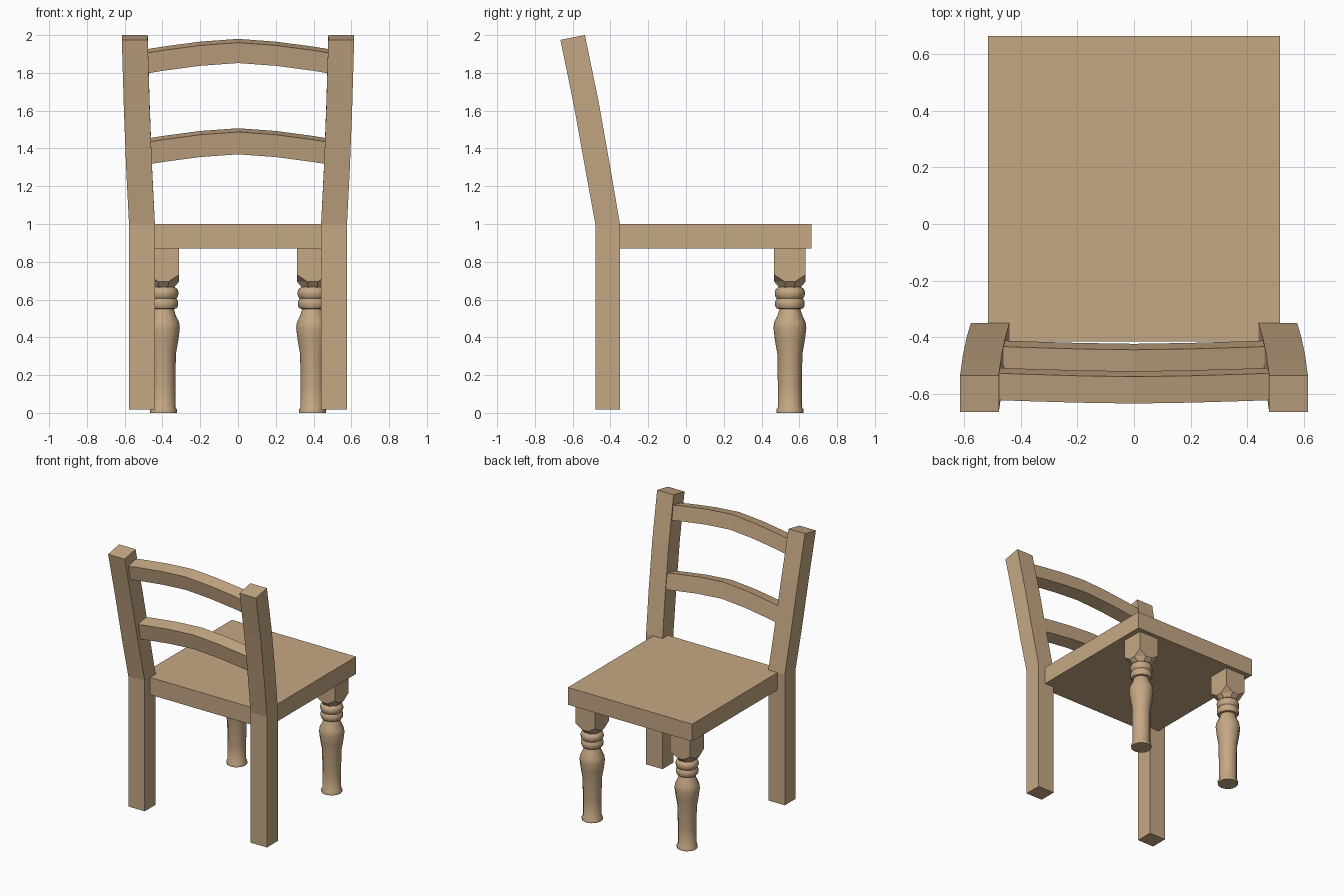
import bpy, bmesh, math

if "Cube" in bpy.data.objects:
    bpy.data.objects.remove(bpy.data.objects["Cube"])

wood = bpy.data.materials.new("wood")
wood.diffuse_color = (0.56, 0.39, 0.23, 1)
wood.use_nodes = True
wood.node_tree.nodes["Principled BSDF"].inputs["Base Color"].default_value = wood.diffuse_color


def loft(name, rings, smooth=0):
    """Skin equal-length rings of points and cap both ends."""
    bm = bmesh.new()
    vs = [[bm.verts.new(p) for p in r] for r in rings]
    n = len(vs[0])
    for a, b in zip(vs, vs[1:]):
        for i in range(n):
            j = (i + 1) % n
            bm.faces.new((a[i], a[j], b[j], b[i]))
    bm.faces.new(vs[0])
    bm.faces.new(vs[-1])
    bmesh.ops.remove_doubles(bm, verts=bm.verts, dist=1e-5)
    bmesh.ops.recalc_face_normals(bm, faces=bm.faces)
    me = bpy.data.meshes.new(name)
    bm.to_mesh(me)
    bm.free()
    me.materials.append(wood)
    ob = bpy.data.objects.new(name, me)
    bpy.context.collection.objects.link(ob)
    if smooth:
        bpy.ops.object.select_all(action='DESELECT')
        bpy.context.view_layer.objects.active = ob
        ob.select_set(True)
        bpy.ops.object.shade_smooth_by_angle(angle=math.radians(smooth))
    return ob


def rect(x0, x1, y0, y1, z0, z1):
    """Horizontal rectangle; z0 along the y0 edge, z1 along the y1 edge."""
    return [(x0, y0, z0), (x1, y0, z0), (x1, y1, z1), (x0, y1, z1)]


# Seat slab
loft("seat", [rect(-0.517, 0.517, -0.415, 0.665, z, z) for z in (0.87, 1.0)])

# Back posts: straight leg, then leaning back and flaring outwards
# (flare, rear y, front y, rear z, front z)
post = [(0, -0.48, -0.35, 0.018, 0.018), (0, -0.48, -0.35, 1.0, 1.0),
        (0.015, -0.533, -0.401, 1.29, 1.30), (0.028, -0.594, -0.463, 1.63, 1.65),
        (0.038, -0.665, -0.535, 1.975, 2.0)]
for side, s in (("left", -1), ("right", 1)):
    loft(f"back_post_{side}", [rect(s * (0.44 + f), s * (0.577 + f), y0, y1, z0, z1)
                               for f, y0, y1, z0, z1 in post])


# Curved back rails, tilted to follow the lean of the posts
def rail(name, y, z, h):
    rings = []
    for x in (-0.52, -0.40, -0.2, 0, 0.2, 0.40, 0.52):
        t = (abs(x) / 0.48) ** 1.5
        yy, zz = y + 0.012 * t, z - 0.054 * t
        rings.append([(x, yy, zz), (x, yy - 0.095, zz - 0.02),
                      (x, yy - 0.095 + 0.18 * h, zz - 0.02 - h),
                      (x, yy + 0.18 * h, zz - h)])
    loft(name, rings)


rail("back_rail_upper", -0.540, 1.98, 0.108)
rail("back_rail_lower", -0.445, 1.507, 0.118)

# Front legs: square block with cut corners above a turned shaft
turning = [(0.072, 0), (0.072, 0.018), (0.064, 0.03), (0.064, 0.15), (0.066, 0.31),
           (0.080, 0.39), (0.087, 0.45), (0.083, 0.48), (0.064, 0.52), (0.055, 0.55),
           (0.070, 0.553), (0.078, 0.567), (0.078, 0.59), (0.069, 0.606),
           (0.078, 0.618), (0.080, 0.638), (0.075, 0.655), (0.058, 0.668), (0.055, 0.71)]
CY, HALF = 0.55, 0.083


def octagon(cx, r, e, z):
    pts = [(r, -e), (r, e), (e, r), (-e, r), (-r, e), (-r, -e), (-e, -r), (e, -r)]
    return [(cx + x, CY + y, z) for x, y in pts]


for side, s in (("left", -1), ("right", 1)):
    cx = s * 0.395
    loft(f"front_leg_block_{side}", [octagon(cx, 0.055, 0.024, 0.662),
                                     octagon(cx, HALF, 0.027, 0.695),
                                     octagon(cx, HALF, HALF, 0.732),
                                     octagon(cx, HALF, HALF, 0.875)])
    loft(f"front_leg_turning_{side}",
         [[(cx + r * math.cos(math.tau * i / 12), CY + r * math.sin(math.tau * i / 12), z)
           for i in range(12)] for r, z in turning], smooth=40)
